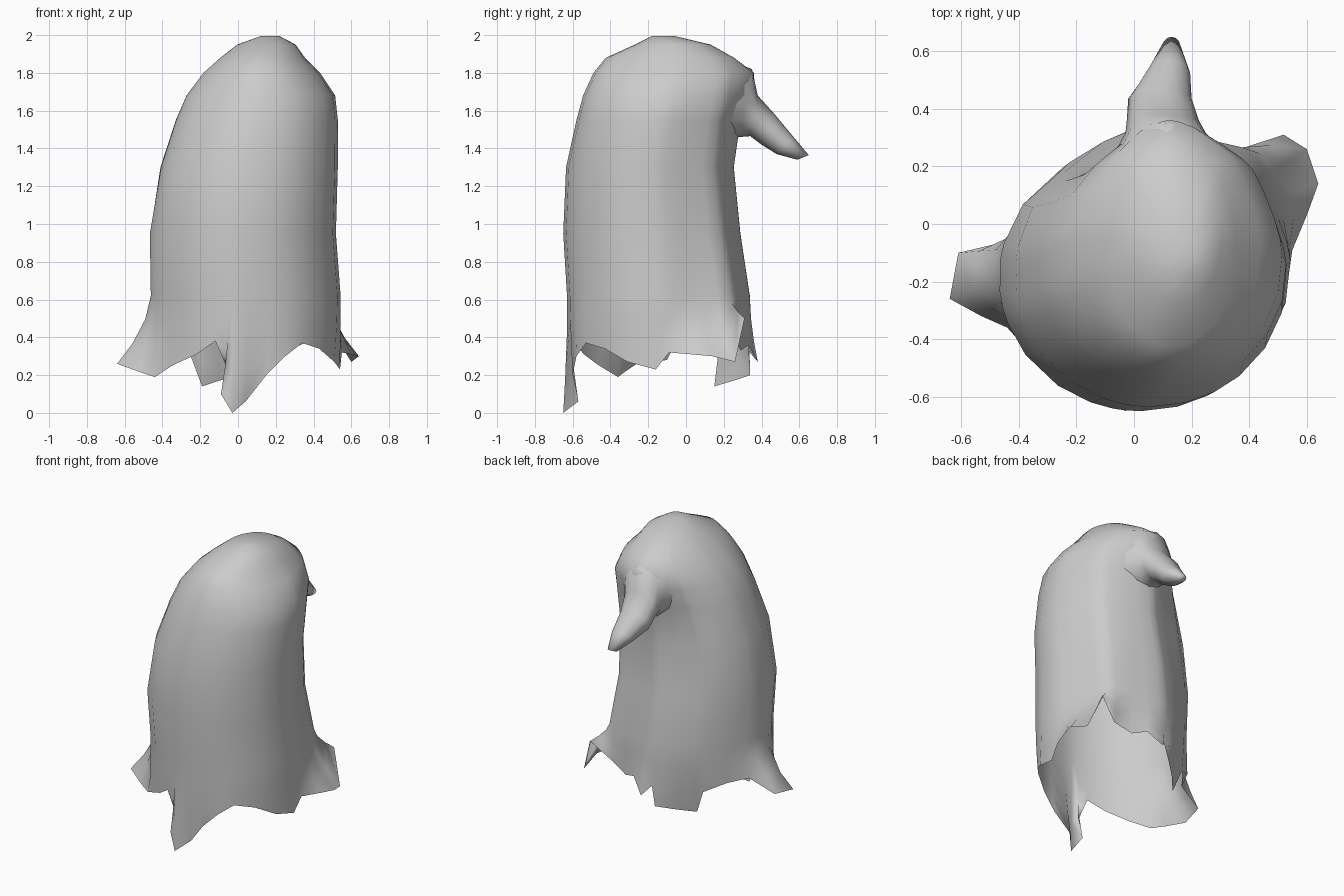
import bpy, bmesh, math

if "Cube" in bpy.data.objects:
    bpy.data.objects.remove(bpy.data.objects["Cube"])

CX, CY = 0.04, -0.18


def skin(bm, rings):
    """Bridge consecutive closed rings of equal size with quads."""
    n = len(rings[0])
    for a, b in zip(rings, rings[1:]):
        for i in range(n):
            j = (i + 1) % n
            bm.faces.new((a[i], a[j], b[j], b[i]))


def finish(bm, name):
    mesh = bpy.data.meshes.new(name)
    bm.to_mesh(mesh)
    bm.free()
    for p in mesh.polygons:
        p.use_smooth = True
    ob = bpy.data.objects.new(name, mesh)
    bpy.context.collection.objects.link(ob)
    return ob


# Ragged hem, counter-clockwise from the right side: the dips are the feet
hem = [(.54, -.16, .23), (.55, -.09, .32), (.60, .03, .31), (.64, .14, .30),
       (.60, .26, .27), (.52, .31, .50), (.38, .26, .38), (.26, .29, .33),
       (.17, .33, .36), (.08, .38, .27), (.03, .33, .33), (0, .34, .20),
       (-.10, .25, .17), (-.19, .15, .14), (-.25, .17, .30), (-.37, .08, .36),
       (-.44, -.06, .36), (-.61, -.10, .28), (-.64, -.26, .26), (-.53, -.32, .22),
       (-.44, -.36, .19), (-.35, -.46, .25), (-.22, -.54, .31), (-.12, -.60, .38),
       (-.05, -.60, .22), (-.09, -.61, .10), (-.03, -.65, 0), (.04, -.57, .06),
       (.15, -.60, .20), (.25, -.58, .30), (.34, -.53, .37), (.43, -.43, .34),
       (.51, -.31, .27)]

# Body sections: z, centre x, y, radius x, y, back-right ridge, back-left ridge, hood, fold depth
sections = [(.62, .04, -.145, .505, .485, .10, -.10, 0, 1), (.95, .025, -.18, .495, .47, .07, -.02, 0, 1),
            (1.3, .06, -.19, .47, .445, .05, .05, 0, 1), (1.55, .10, -.155, .43, .425, .05, .03, .02, .7),
            (1.68, .12, -.125, .395, .42, .05, .01, .06, .3), (1.8, .125, -.09, .31, .40, .04, 0, .05, 0),
            (1.88, .13, -.085, .225, .34, .02, 0, 0, 0), (1.95, .15, -.07, .155, .20, 0, 0, 0, 0),
            (1.995, .17, -.12, .05, .06, 0, 0, 0, 0)]

angles = []
for x, y, z in hem:
    a = math.atan2(y - CY, x - CX) % math.tau
    angles.append(max(a, angles[-1] + math.radians(3)) if angles else a)


def section_point(a, z, cx, cy, rx, ry, right, left, hood, fold):
    c, s = math.cos(a), math.sin(a)
    # Ridges and flat folds around the back half
    knots = [(0, 0), (26, -.03 * fold), (48, right), (68, -.02 * fold), (90, 0),
             (115, -.09 * fold), (140, left), (180, 0), (360, 0)]
    d = math.degrees(a)
    k = 1 + hood / ry * max(s, 0) ** 8
    for (a0, k0), (a1, k1) in zip(knots, knots[1:]):
        if a0 <= d < a1:
            k += k0 + (k1 - k0) * (d - a0) / (a1 - a0)
    return (cx + k * rx * c, cy + k * ry * s, z)


# Draped body: open underneath, flaring from the lowest section to the hem
bm = bmesh.new()
body = [[section_point(a, *sec) for a in angles] for sec in sections]
flare = [[tuple(b[i] + (h[i] - b[i]) * (t if i == 2 else t ** 1.7) for i in range(3))
          for b, h in zip(body[0], hem)] for t in (.35, .7)]
rings = [[bm.verts.new(p) for p in ring]
         for ring in [hem, flare[1], flare[0]] + body]
skin(bm, rings)
bm.faces.new(rings[-1])
finish(bm, "draped_body")

# Drooping snout at the back: centre x, half width, top (y, z), bottom (y, z)
snout = [(.13, .27, .13, 1.87, .08, 1.42), (.125, .20, .27, 1.85, .20, 1.44),
         (.11, .14, .35, 1.82, .28, 1.46),
         (.10, .125, .38, 1.68, .34, 1.465), (.09, .11, .47, 1.58, .40, 1.42),
         (.12, .075, .57, 1.46, .48, 1.37), (.13, .03, .65, 1.365, .59, 1.34)]
bm = bmesh.new()
rings = []
for x, w, ty, tz, by, bz in snout:
    ring = []
    for k in range(12):
        a = math.tau * k / 12
        s = (1 + math.sin(a)) / 2
        ring.append(bm.verts.new((x + w * math.cos(a), by + (ty - by) * s,
                                  bz + (tz - bz) * s)))
    rings.append(ring)
skin(bm, rings)
bm.faces.new(rings[-1])
bmesh.ops.recalc_face_normals(bm, faces=bm.faces)
finish(bm, "drooping_snout")
